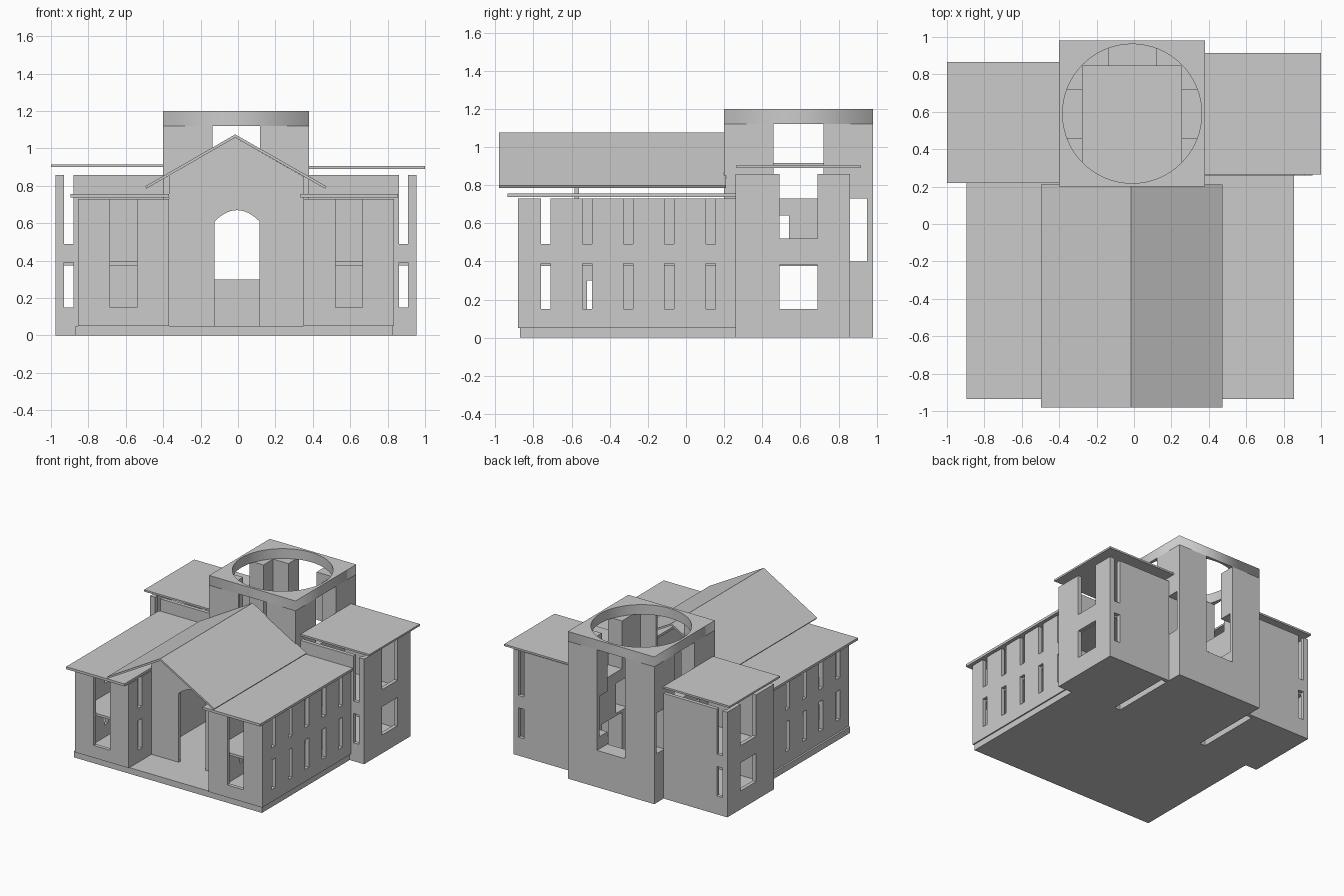
import bpy, bmesh, math

if "Cube" in bpy.data.objects:
    bpy.data.objects.remove(bpy.data.objects["Cube"])

CX = -0.01  # symmetry plane of the building


def finish(name, bm):
    bmesh.ops.remove_doubles(bm, verts=bm.verts, dist=1e-5)
    bmesh.ops.recalc_face_normals(bm, faces=bm.faces)
    me = bpy.data.meshes.new(name)
    bm.to_mesh(me)
    bm.free()
    ob = bpy.data.objects.new(name, me)
    bpy.context.collection.objects.link(ob)
    return ob


def extrude_faces(bm, vec):
    res = bmesh.ops.extrude_face_region(bm, geom=bm.faces[:], use_keep_orig=True)
    bmesh.ops.translate(bm, vec=vec, verts=[g for g in res['geom'] if isinstance(g, bmesh.types.BMVert)])


def wall(name, axis, p, u, v=(0.05, 0.73), holes=()):
    """Upright panel: p = (near, far) along axis, u = span along the other axis, v = heights."""
    u, p = sorted(u), sorted(p)
    holes = [(min(a, b), max(a, b), c, d) for a, b, c, d in holes]
    us = sorted({min(max(t, u[0]), u[1]) for h in holes for t in h[:2]} | set(u))
    vs = sorted({min(max(t, v[0]), v[1]) for h in holes for t in h[2:]} | set(v))
    bm = bmesh.new()
    pt = (lambda a, z: (p[0], a, z)) if axis == 'x' else (lambda a, z: (a, p[0], z))
    grid = {(a, z): bm.verts.new(pt(a, z)) for a in us for z in vs}
    for a, b in zip(us, us[1:]):
        for c, d in zip(vs, vs[1:]):
            mu, mv = (a + b) / 2, (c + d) / 2
            if not any(h[0] < mu < h[1] and h[2] < mv < h[3] for h in holes):
                bm.faces.new([grid[a, c], grid[b, c], grid[b, d], grid[a, d]])
    bmesh.ops.delete(bm, geom=[w for w in bm.verts if not w.link_faces], context='VERTS')
    t = p[1] - p[0]
    extrude_faces(bm, (t, 0, 0) if axis == 'x' else (0, t, 0))
    return finish(name, bm)


def box(name, x, y, z):
    return wall(name, 'y', y, x, z)


def prism(name, pts, y0, y1):
    """Extrude an x-z profile along y."""
    bm = bmesh.new()
    bm.faces.new([bm.verts.new((x, y0, z)) for x, z in pts])
    extrude_faces(bm, (0, y1 - y0, 0))
    return finish(name, bm)


# base slabs
box("base_slab", (-0.87, 0.825), (-0.87, 0.27), (0, 0.05))
box("tower_base", (-0.40, 0.38), (0.27, 0.98), (0, 0.05))

ROWS = ((0.15, 0.39), (0.49, 0.75))
AISLE_Y = [-0.735 + 0.216 * i for i in range(5)]

for s, side in ((-1, "left"), (1, "right")):
    def X(*us):
        return tuple(CX + s * t for t in us)

    # side aisle: outer, inner and front walls
    slots = [(y - 0.025, y + 0.025, a, b) for y in AISLE_Y for a, b in ROWS]
    wall(side + "_aisle_outer_wall", 'x', X(0.815, 0.845), (-0.85, 0.26), holes=slots)
    wall(side + "_aisle_inner_wall", 'x', X(0.36, 0.39), (-0.85, 0.20),
         holes=slots[:2] + [(-0.52, -0.49, 0.15, 0.30)])
    wall(side + "_aisle_front_wall", 'y', (-0.88, -0.85), X(0.36, 0.845),
         holes=[(*X(0.53, 0.675), 0.15, 0.75)])
    wall(side + "_aisle_back_wall", 'y', (0.23, 0.26), X(0.39, 0.815))
    box(side + "_aisle_upper_floor", X(0.39, 0.815), (-0.84, 0.23), (0.375, 0.395))
    # flat aisle roof
    rx = (-0.895, -0.37) if s < 0 else (0.335, 0.855)
    box(side + "_aisle_roof", rx, (-0.935, 0.26), (0.737, 0.757))

    # transept wing
    slits = [(*X(0.87, 0.92), 0.15, 0.39), (*X(0.87, 0.92), 0.49, 0.9)]
    wall(side + "_wing_front_wall", 'y', (0.26, 0.29), X(0.39, 0.965), (0, 0.857), slits)
    wall(side + "_wing_back_wall", 'y', (0.83, 0.86), X(0.39, 0.965), (0, 0.857), slits)
    wall(side + "_wing_end_wall", 'x', X(0.935, 0.965), (0.29, 0.83), (0, 0.857),
         [(0.49, 0.69, 0.15, 0.38), (0.49, 0.69, 0.52, 0.9)])
    box(side + "_wing_floor", X(0.44, 0.935), (0.29, 0.83), (0, 0.05))
    box(side + "_wing_upper_floor", X(0.39, 0.935), (0.29, 0.83), (0.375, 0.395))
    if s < 0:
        box("left_wing_roof", (-1.0, -0.40), (0.22, 0.865), (0.90, 0.915))
    else:
        box("right_wing_roof", (0.38, 1.0), (0.265, 0.915), (0.89, 0.905))

    # tower side wall with tall opening and doorways into the wing
    openings = [(0.46, 0.72, 0.73, 1.2), (0.46, 0.72, 0.05, 0.375),
                (0.40, 0.54, 0.395, 0.64), (0.85, 0.96, 0.40, 0.73)]
    wall(side + "_tower_side_wall", 'x', X(0.265, 0.39), (0.22, 0.95), (0.05, 1.12), openings)
    # inner thickening of the tower back wall, above and below the side slot
    box(side + "_tower_back_pier_low", X(0.127, 0.265), (0.845, 0.95), (0.05, 0.40))
    box(side + "_tower_back_pier_high", X(0.127, 0.265), (0.845, 0.95), (0.73, 1.12))

# tower front and back walls
TX = (-0.40, 0.38)
wall("tower_front_wall", 'y', (0.20, 0.22), TX, (0.05, 1.12), [(-0.137, 0.117, 0.05, 1.2)])
wall("tower_back_wall", 'y', (0.95, 0.98), TX, (0.05, 1.12), [(-0.137, 0.117, 0.30, 1.2)])
box("tower_back_sill", (-0.137, 0.117), (0.845, 0.95), (0.05, 0.30))

# tower cap with round opening
cu = bpy.data.curves.new("tower_cap", 'CURVE')
cu.dimensions, cu.fill_mode, cu.extrude = '2D', 'BOTH', 0.04
N = 64
ring = [(0.372 * math.cos(2 * math.pi * i / N), 0.372 * math.sin(2 * math.pi * i / N)) for i in range(N)]
for pts in ([(-0.39, -0.39), (0.39, -0.39), (0.39, 0.39), (-0.39, 0.39)], ring):
    sp = cu.splines.new('POLY')
    sp.points.add(len(pts) - 1)
    for q, (x, y) in zip(sp.points, pts):
        q.co = (x, y, 0, 1)
    sp.use_cyclic_u = True
cap = bpy.data.objects.new("tower_cap", cu)
cap.location = (CX, 0.59, 1.16)
bpy.context.collection.objects.link(cap)
bpy.context.view_layer.objects.active = cap
cap.select_set(True)
bpy.ops.object.convert(target='MESH')

# nave gable roof
prism("nave_roof", [(-0.49, 0.785), (-0.497, 0.797), (-0.015, 1.075), (0.473, 0.797),
                    (0.466, 0.785), (-0.015, 1.058)], -0.98, 0.21)

# recessed entrance wall with segmental arched doorway
arch = [(-0.005 + 0.12 * t, 0.67 - 0.06 * t * t) for t in [1 - i / 6 for i in range(13)]]
prism("entrance_wall", [(-0.37, 0.05), (-0.37, 0.855), (-0.015, 1.058), (0.35, 0.85), (0.35, 0.05),
                        (0.115, 0.05)] + arch + [(-0.125, 0.05)], -0.585, -0.56)
